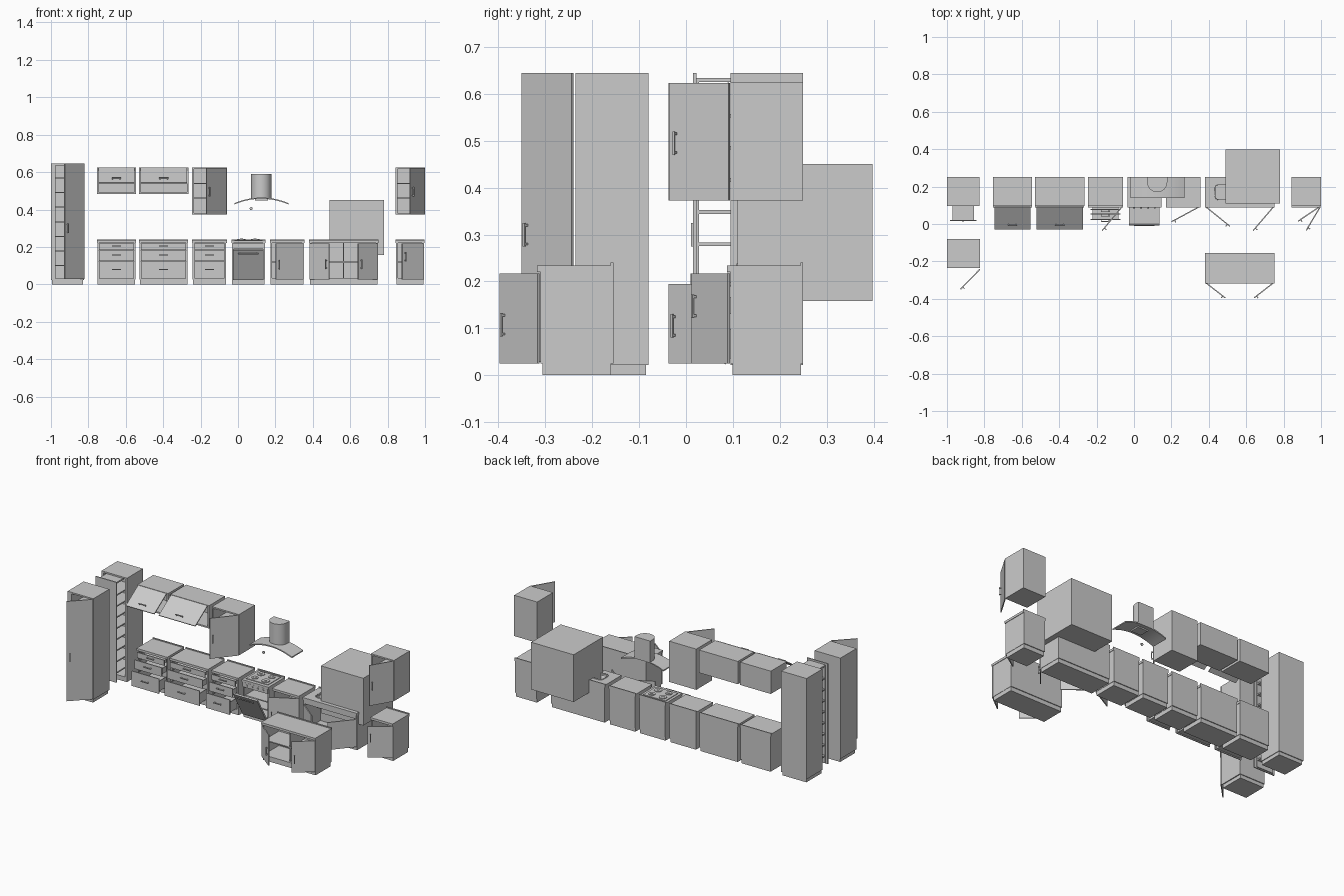
import bpy, bmesh, math
from mathutils import Matrix, Vector

if "Cube" in bpy.data.objects:
    bpy.data.objects.remove(bpy.data.objects["Cube"])


def finish(name, bm, smooth=False):
    bmesh.ops.recalc_face_normals(bm, faces=bm.faces)
    me = bpy.data.meshes.new(name)
    bm.to_mesh(me)
    bm.free()
    ob = bpy.data.objects.new(name, me)
    bpy.context.collection.objects.link(ob)
    if smooth:
        bpy.context.view_layer.objects.active = ob
        ob.select_set(True)
        bpy.ops.object.shade_smooth_by_angle()
        ob.select_set(False)
    return ob


def boxes(name, items, mat=Matrix()):
    """One object from several boxes given as (x0, x1, y0, y1, z0, z1)."""
    bm = bmesh.new()
    for x0, x1, y0, y1, z0, z1 in items:
        m = Matrix.Translation(((x0 + x1) / 2, (y0 + y1) / 2, (z0 + z1) / 2))
        s = Matrix.Diagonal((abs(x1 - x0), y1 - y0, z1 - z0, 1))
        bmesh.ops.create_cube(bm, size=1, matrix=mat @ m @ s)
    return finish(name, bm)


def extrude(name, pts, vec, smooth=True):
    bm = bmesh.new()
    f = bm.faces.new([bm.verts.new(p) for p in pts])
    r = bmesh.ops.extrude_face_region(bm, geom=[f])
    bmesh.ops.translate(bm, vec=Vector(vec),
                        verts=[v for v in r['geom'] if isinstance(v, bmesh.types.BMVert)])
    return finish(name, bm, smooth)


def cylinder(name, loc, r, h, mat=Matrix()):
    bm = bmesh.new()
    bmesh.ops.create_cone(bm, cap_ends=True, segments=24, radius1=r, radius2=r, depth=h,
                          matrix=Matrix.Translation(loc) @ mat)
    return finish(name, bm, True)


def handle(name, x, z, y, upright=True, mat=Matrix(), size=0.05):
    """Bar on two posts, standing in front of the plane y."""
    w, h = 0.0025, size / 2
    if upright:
        parts = [(x - w, x + w, y - .011, y - .007, z - h, z + h)]
        parts += [(x - w, x + w, y - .008, y, z + s * h * .8 - w, z + s * h * .8 + w) for s in (-1, 1)]
    else:
        parts = [(x - h, x + h, y - .011, y - .007, z - w, z + w)]
        parts += [(x + s * h * .8 - w, x + s * h * .8 + w, y - .008, y, z - w, z + w) for s in (-1, 1)]
    boxes(name, parts, mat)


def carcass(name, x0, x1, y0, y1, z0, z1, t=.009, shelves=(), top=True):
    parts = [(x0, x0 + t, y0, y1, z0, z1), (x1 - t, x1, y0, y1, z0, z1),
             (x0, x1, y1 - .005, y1, z0, z1), (x0, x1, y0, y1, z0, z0 + .009)]
    if top:
        parts.append((x0, x1, y0, y1, z1 - .009, z1))
    parts += [(x0 + t, x1 - t, y0 + .01, y1 - .005, z - .003, z + .003) for z in shelves]
    boxes(name, parts)


def door(name, hinge, free, z0, z1, hz):
    """Side-hung door standing open from hinge to free edge."""
    dx, dy = free[0] - hinge[0], free[1] - hinge[1]
    L, s = math.hypot(dx, dy), (1 if dx > 0 else -1)
    m = Matrix.Translation((hinge[0], hinge[1], 0)) @ Matrix.Rotation(math.atan2(s * dy, s * dx), 4, 'Z')
    boxes(name, [(0, s * L, -.006, 0, z0, z1)], m)
    handle(name + "_handle", s * (L - .017), hz, -.006, True, m)


def base(name, x0, x1, y0=.095, shelves=(), lid=True):
    y1 = y0 + .155
    carcass(name + "_carcass", x0 + .003, x1 - .003, y0, y1, .025, .22, shelves=shelves, top=False)
    boxes(name + "_plinth", [(x0 + .005, x1 - .005, y0 + .004, y1 - .005, 0, .025)])
    boxes(name + "_backsplash", [(x0, x1, y1 - .006, y1, .233, .24)])
    return boxes(name + "_counter", [(x0, x1, y0 - .008, y1, .22, .234)])


# Tall pull-out larder: housing, rack and sliding front
carcass("larder_housing", -1, -.826, .095, .25, .022, .645, t=.012)
boxes("larder_plinth", [(-.995, -.83, .099, .245, 0, .022)])
boxes("larder_front", [(-.985, -.842, .015, .022, .025, .645)])
rack = [(-.97, -.856, .022, .028, .03, .63), (-.97, -.856, .022, .2, .625, .634),
        (-.97, -.856, .2, .206, .03, .63)]
rack += [(-.97, -.856, .028, .2, .07 + .0685 * i, .078 + .0685 * i) for i in range(8)]
boxes("larder_rack", rack)
handle("larder_handle", -.914, .3, .022, True)

# Tall cupboard in front, door ajar
carcass("tall_cupboard", -1, -.824, -.236, -.08, .022, .645, t=.025,
        shelves=[.1 + .078 * i for i in range(7)])
boxes("tall_cupboard_plinth", [(-.995, -.83, -.232, -.085, 0, .022)])
door("tall_cupboard_door", (-.826, -.24), (-.93, -.347), .028, .645, .3)

# Three drawer base units, each drawer pulled out further than the one above
for n, (x0, x1) in enumerate([(-.755, -.545), (-.53, -.266), (-.245, -.06)]):
    base(f"drawer_unit_{n}", x0, x1)
    a, b, c = x0 + .012, x1 - .012, (x0 + x1) / 2
    for k, (z0, z1, y) in enumerate([(.183, .217, .075), (.125, .18, .05), (.03, .122, .022)]):
        zt = z0 + (z1 - z0) * .75
        boxes(f"drawer_{n}_{k}", [(a, b, y, y + .006, z0, z1),
              (a + .01, b - .01, y + .006, .21, z0 + .006, z0 + .01),
              (a + .01, a + .014, y + .006, .21, z0 + .006, zt),
              (b - .014, b - .01, y + .006, .21, z0 + .006, zt),
              (a + .01, b - .01, .206, .21, z0 + .006, zt)])
        handle(f"drawer_{n}_{k}_handle", c, (z0 + z1) / 2 + .004, y, False)

# Oven unit with hob and tilted door
base("oven_unit", -.036, .147, shelves=(.08, .13))
boxes("oven_control_panel", [(-.03, .14, .088, .1, .19, .219)])
tilt = Matrix.Translation((0, .092, .028)) @ Matrix.Rotation(math.atan2(.09, .155), 4, 'X')
boxes("oven_door", [(-.027, .137, -.01, 0, 0, .184)], tilt)
handle("oven_door_handle", .055, .168, -.01, False, tilt, .11)
boxes("hob_plate", [(-.02, .13, .108, .232, .234, .238)])
for i in range(2):
    for j in range(2):
        p = (.018 + i * .074, .14 + j * .06)
        cylinder(f"burner_{i}{j}", (p[0], p[1], .24), .019 + .004 * ((i + j) % 2), .004)
        cylinder(f"burner_cap_{i}{j}", (p[0], p[1], .243), .008, .003)
for i in range(4):
    cylinder(f"oven_knob_{i}", (.0 + i * .037, .086, .205), .005, .006, Matrix.Rotation(math.pi / 2, 4, 'X'))

# Single door base units
base("single_base", .17, .355, shelves=(.12,))
door("single_base_door", (.346, .094), (.2, .015), .025, .217, .105)
base("end_base", .843, .997, shelves=(.12,))
door("end_base_door", (.99, .094), (.875, .017), .025, .217, .147)

# Sink unit: counter cut for a rounded bowl
counter = base("sink_unit", .38, .75)


def rounded_box(name, x0, x1, y0, y1, z0, z1, r, open_top):
    bm = bmesh.new()
    bmesh.ops.create_cube(bm, size=1, matrix=Matrix.Translation(
        ((x0 + x1) / 2, (y0 + y1) / 2, (z0 + z1) / 2)) @ Matrix.Diagonal((x1 - x0, y1 - y0, z1 - z0, 1)))
    edges = [e for e in bm.edges if abs(e.verts[0].co.z - e.verts[1].co.z) > 1e-4]
    bmesh.ops.bevel(bm, geom=edges, offset=r, segments=4, profile=.5, affect='EDGES')
    if open_top:
        bmesh.ops.recalc_face_normals(bm, faces=bm.faces)
        bmesh.ops.delete(bm, geom=[f for f in bm.faces if f.normal.z > .9], context='FACES')
    return finish(name, bm, True)


cutter = rounded_box("sink_cutter", .435, .69, .132, .208, .2, .26, .018, False)
cutter.hide_render = True
cutter.hide_viewport = False
cutter.display_type = 'WIRE'
mod = counter.modifiers.new("sink_hole", 'BOOLEAN')
mod.object, mod.operation, mod.solver = cutter, 'DIFFERENCE', 'EXACT'
bowl = rounded_box("sink_bowl", .435, .69, .132, .208, .175, .238, .018, True)
sol = bowl.modifiers.new("wall", 'SOLIDIFY')
sol.thickness, sol.offset = .004, 1
door("sink_door_left", (.386, .094), (.515, -.01), .025, .195, .105)
door("sink_door_right", (.744, .094), (.635, -.033), .025, .195, .105)
boxes("sink_front_rail", [(.386, .744, .089, .095, .197, .22)])

# Island unit with two doors
base("island", .38, .75, y0=-.31, shelves=(.12,))
boxes("island_divider", [(.562, .568, -.3, -.16, .03, .22)])
door("island_door_left", (.386, -.312), (.49, -.393), .025, .217, .108)
door("island_door_right", (.744, -.312), (.64, -.393), .025, .217, .108)

# Large plain appliance block
boxes("appliance_block", [(.49, .78, .11, .398, .158, .45)])

# Wall cupboards with lift-up flaps
for n, (x0, x1) in enumerate([(-.755, -.545), (-.53, -.265)]):
    carcass(f"flap_cupboard_{n}", x0, x1, .095, .25, .484, .625)
    lift = Matrix.Translation((0, .094, .62)) @ Matrix.Rotation(-math.atan2(.12, .08), 4, 'X')
    boxes(f"flap_{n}", [(x0 + .008, x1 - .008, -.006, 0, -.144, 0)], lift)
    handle(f"flap_{n}_handle", (x0 + x1) / 2, -.113, -.006, False, lift)

# Wall cupboards with side-hung doors
for n, (x0, x1, fx) in enumerate([(-.245, -.06, -.172), (.843, 1, .918)]):
    carcass(f"wall_cupboard_{n}", x0, x1, .095, .25, .373, .625, shelves=(.46, .54))
    door(f"wall_cupboard_{n}_door", (x1 - .006, .094), (fx, -.033), .373, .623, .495)

# Extractor hood: arched canopy, rounded chimney, filter box and lamp
N = 16
arc = [(-1 + 2 * i / N) for i in range(N + 1)]
low = [(.125 + .145 * u, .14, .427 + .03 * (1 - u * u)) for u in arc]
up = [(x, y, z + .007) for x, y, z in reversed(low)]
extrude("hood_canopy", low + up, (0, .11, 0))
ch = [(.07, .25, .455), (.178, .25, .455)]
ch += [(.124 + .054 * math.cos(a), .224 - .054 * math.sin(a), .455)
       for a in [math.pi * i / 16 for i in range(17)]]
extrude("hood_chimney", ch, (0, 0, .135))
boxes("hood_filter", [(.09, .16, .165, .225, .447, .458)])
cylinder("hood_knob", (.07, .15, .405), .008, .006, Matrix.Rotation(math.pi / 2, 4, 'X'))
